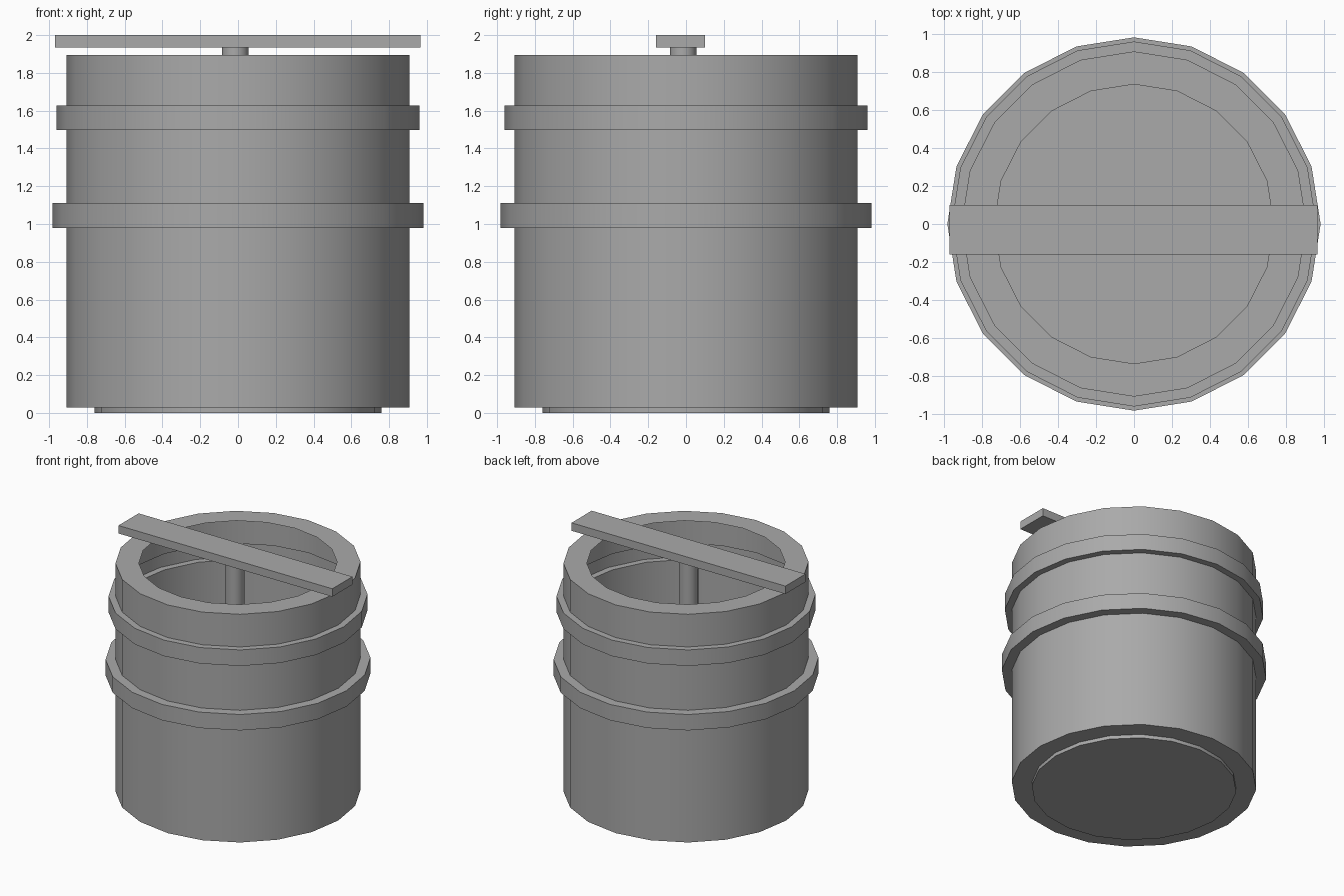
import bpy
import bmesh
from math import cos, sin, tau, radians

default_cube = bpy.data.objects.get("Cube")
if default_cube:
    bpy.data.objects.remove(default_cube, do_unlink=True)

SIDES = 20
grey = bpy.data.materials.new("plain grey")
grey.use_nodes = True
colour = (0.4, 0.4, 0.4, 1)
grey.diffuse_color = colour
grey.node_tree.nodes["Principled BSDF"].inputs["Base Color"].default_value = colour


def finish(name, bm, location=(0, 0, 0)):
    mesh = bpy.data.meshes.new(name)
    bm.to_mesh(mesh)
    bm.free()
    mesh.materials.append(grey)
    obj = bpy.data.objects.new(name, mesh)
    obj.location = location
    bpy.context.collection.objects.link(obj)
    bpy.ops.object.select_all(action="DESELECT")
    obj.select_set(True)
    bpy.context.view_layer.objects.active = obj
    bpy.ops.object.shade_smooth_by_angle(angle=radians(30))
    return obj


def lathe(name, profile, location=(0, 0, 0), cap_top=False):
    """Turn a (radius, height) profile round z, closing the bottom."""
    bm = bmesh.new()
    angles = [tau * i / SIDES for i in range(SIDES)]
    rings = [[bm.verts.new((r * cos(a), r * sin(a), z)) for a in angles]
             for r, z in profile]
    for low, high in zip(rings, rings[1:]):
        for i in range(SIDES):
            j = (i + 1) % SIDES
            bm.faces.new((low[i], low[j], high[j], high[i]))
    bm.faces.new(rings[0][::-1])
    if cap_top:
        bm.faces.new(rings[-1])
    return finish(name, bm, location)


# Thin hollow drum: foot, wall with two raised bands, and a flat rim
BODY, FOOT, MOUTH = 0.908, 0.759, 0.735
BASE, TOP = 0.029, 1.895
profile = [(FOOT, 0), (FOOT, BASE), (BODY, BASE)]
for radius, low, high in ((0.982, 0.98, 1.11), (0.96, 1.497, 1.628)):
    profile += [(BODY, low), (radius, low), (radius, high), (BODY, high)]
profile += [(BODY, TOP), (MOUTH, TOP)]
lathe("drum", profile)

# Central shaft rising through the open mouth
lathe("shaft", [(0.07, BASE), (0.07, 1.94)], (-0.015, -0.015, 0), cap_top=True)

# Flat crossbar handle
bm = bmesh.new()
bmesh.ops.create_cube(bm, size=1)
bmesh.ops.scale(bm, vec=(1.935, 0.26, 0.065), verts=bm.verts)
finish("crossbar_handle", bm, (-0.002, -0.03, 1.9675))
